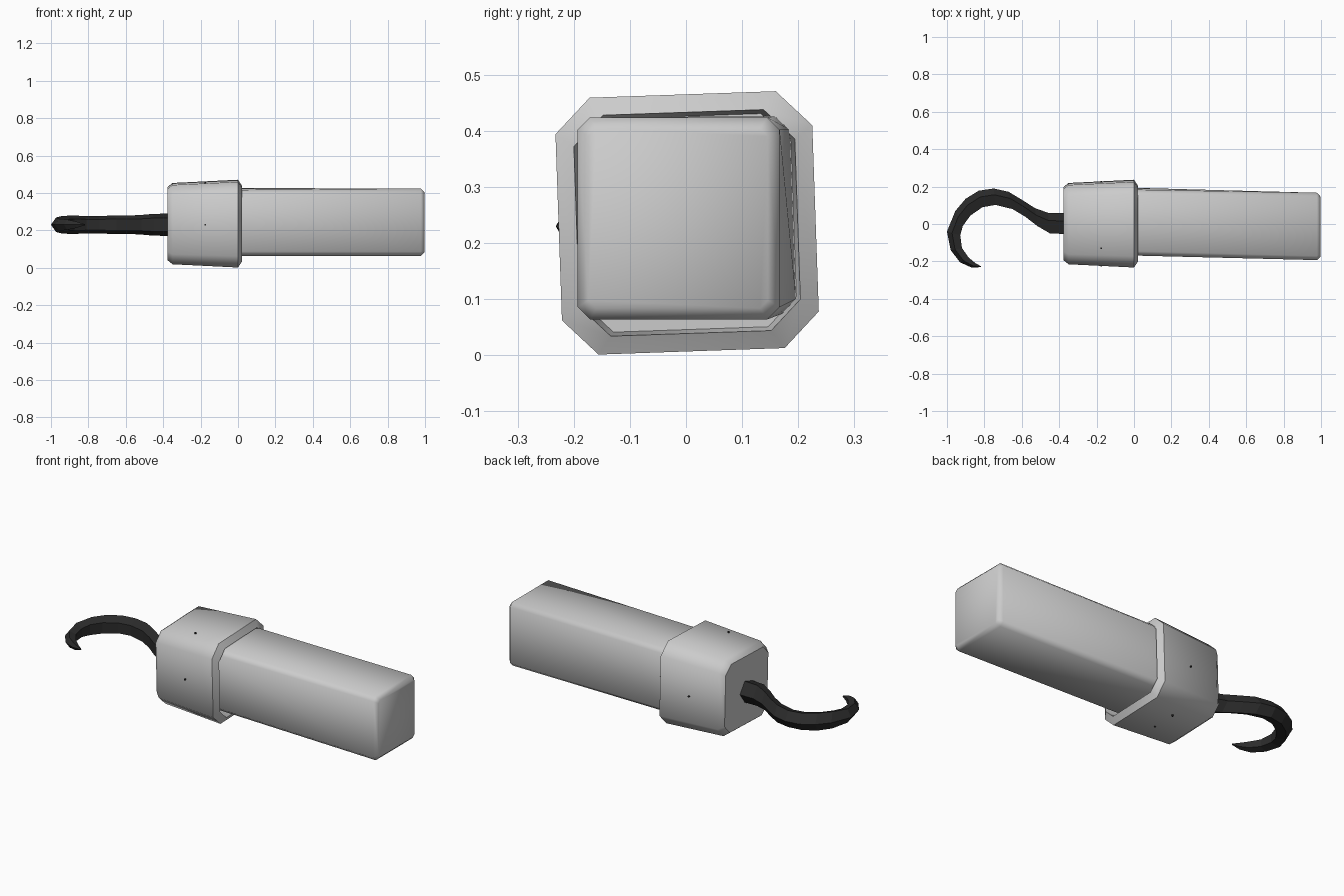
import bpy, bmesh, math
from mathutils import Vector

if "Cube" in bpy.data.objects:
    bpy.data.objects.remove(bpy.data.objects["Cube"])


def make_object(name, rings, smooth_angle=None):
    """Skin a list of equal-length point rings and cap both ends."""
    bm = bmesh.new()
    loops = [[bm.verts.new(p) for p in ring] for ring in rings]
    n = len(loops[0])
    for a, b in zip(loops, loops[1:]):
        for i in range(n):
            j = (i + 1) % n
            bm.faces.new((a[i], a[j], b[j], b[i]))
    bm.faces.new(loops[0])
    bm.faces.new(loops[-1])
    bmesh.ops.recalc_face_normals(bm, faces=bm.faces)
    mesh = bpy.data.meshes.new(name)
    bm.to_mesh(mesh)
    bm.free()
    obj = bpy.data.objects.new(name, mesh)
    bpy.context.collection.objects.link(obj)
    if smooth_angle:
        bpy.ops.object.select_all(action='DESELECT')
        obj.select_set(True)
        bpy.context.view_layer.objects.active = obj
        bpy.ops.object.shade_smooth_by_angle(angle=math.radians(smooth_angle))
    return obj


def chamfered_square(x, cy, cz, half, cut, tilt=0.0):
    """Square with cut corners in the yz plane, tilted by some degrees."""
    a, b = half, half - cut
    pts = [(a, -b), (a, b), (b, a), (-b, a), (-a, b), (-a, -b), (-b, -a), (b, -a)]
    c, s = math.cos(math.radians(tilt)), math.sin(math.radians(tilt))
    return [(x, cy + y * c - z * s, cz + y * s + z * c) for y, z in pts]


# Cuff: tapered octagonal shell with an open recess at the arm end
CY, CZ, TILT = 0.002, 0.236, 2.0
cuff_profile = [(-0.378, 0.190, 0.048), (-0.35, 0.212, 0.056), (0.0, 0.229, 0.063),
                (0.022, 0.197, 0.054), (-0.06, 0.190, 0.052)]
make_object("cuff", [chamfered_square(x, CY, CZ, h, c, TILT)
                     for x, h, c in cuff_profile], 46)

# Arm: long soft-edged block, slightly skewed and twisted along its length
arm_profile = [(-0.10, 0.015, 0.245, 0.176, 0.025, 2.0),
               (0.978, -0.013, 0.244, 0.180, 0.022, 0.0),
               (0.998, -0.014, 0.244, 0.160, 0.014, 0.0)]
make_object("arm", [chamfered_square(*p) for p in arm_profile], 60)

# Hook: pentagonal section swept between its outer and inner outlines
outer = [(-0.36, 0.06), (-0.46, 0.06), (-0.53, 0.085), (-0.60, 0.13), (-0.67, 0.172),
         (-0.75, 0.19), (-0.83, 0.178), (-0.90, 0.135), (-0.955, 0.07), (-1.0, -0.04),
         (-0.98, -0.14), (-0.93, -0.205), (-0.87, -0.232), (-0.82, -0.231)]
inner = [(-0.36, -0.054), (-0.45, -0.05), (-0.515, -0.012), (-0.58, 0.038), (-0.65, 0.08),
         (-0.74, 0.102), (-0.81, 0.09), (-0.875, 0.045), (-0.915, -0.01), (-0.929, -0.06),
         (-0.92, -0.128), (-0.885, -0.178), (-0.85, -0.208), (-0.818, -0.226)]
rings = []
for o, i in zip(outer, inner):
    o, i = Vector((*o, 0.23)), Vector((*i, 0.23))
    r = (o - i).length / 1.81
    out = (o - i).normalized()
    centre = o - out * r
    rings.append([centre + out * (r * math.cos(k * math.tau / 5))
                  + Vector((0, 0, r * math.sin(k * math.tau / 5))) for k in range(5)])
hook = make_object("hook", rings)
iron = bpy.data.materials.new("dark_iron")
iron.diffuse_color = (0.025, 0.025, 0.025, 1)
iron.use_nodes = True
iron.node_tree.nodes["Principled BSDF"].inputs["Base Color"].default_value = iron.diffuse_color
hook.data.materials.append(iron)

# Nails: tiny pins fixing the cuff, pointing out of each side
nails = [((-0.175, 0.115, 0.45), 'Z'), ((-0.175, -0.13, 0.45), 'Z'),
         ((-0.175, 0.085, 0.02), 'Z'), ((-0.175, -0.05, 0.02), 'Z'),
         ((-0.175, -0.216, 0.23), 'Y'), ((-0.175, 0.22, 0.23), 'Y')]
for pos, axis in nails:
    bpy.ops.mesh.primitive_cylinder_add(
        vertices=6, radius=0.005, depth=0.02, location=pos,
        rotation=(math.pi / 2 if axis == 'Y' else 0, 0, 0))
    bpy.context.object.name = "nail"
    bpy.context.object.data.materials.append(iron)
